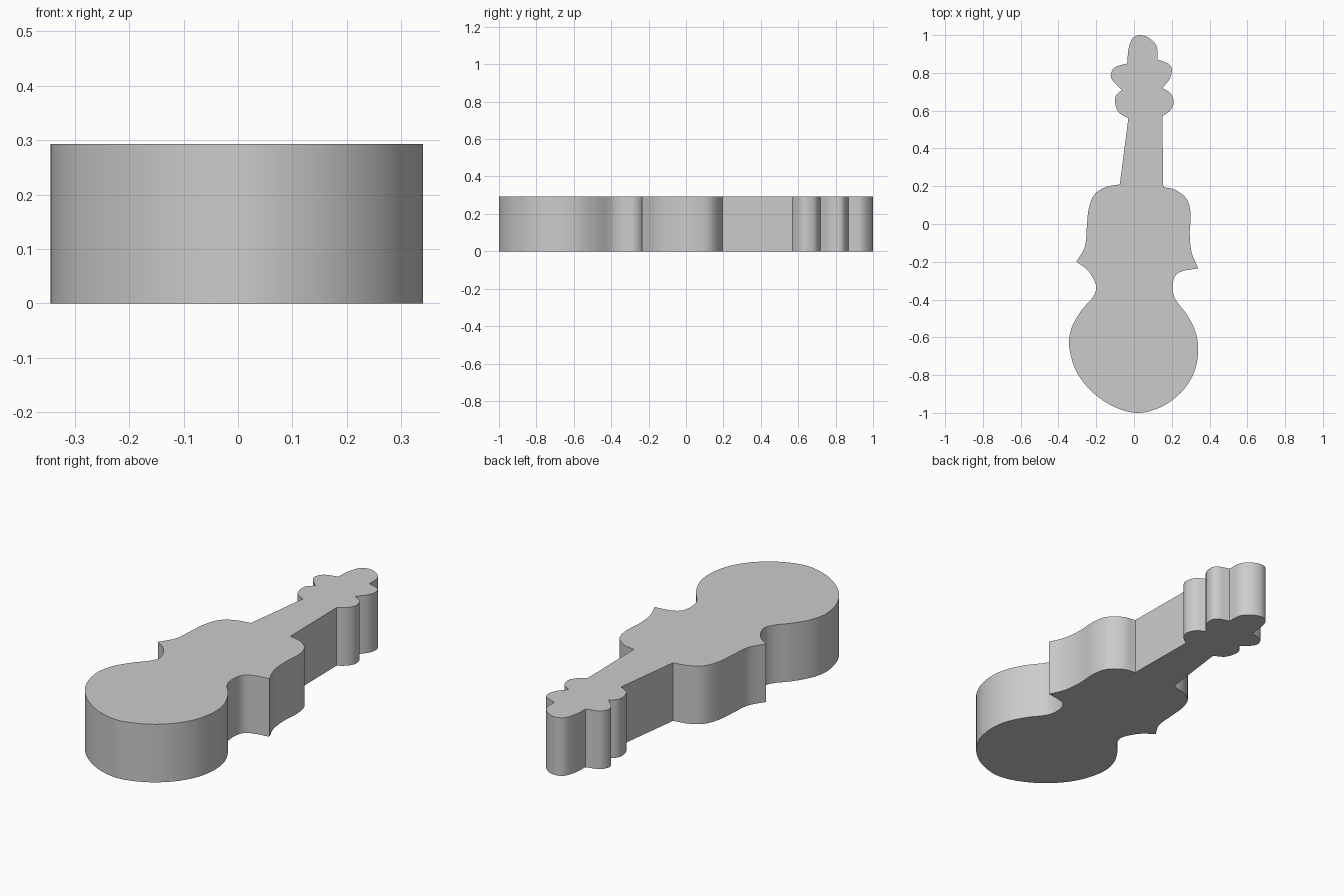
import bpy
import bmesh
import math
from mathutils import Vector

THICKNESS = 0.293
STEPS = 7

default_cube = bpy.data.objects.get("Cube")
if default_cube:
    bpy.data.objects.remove(default_cube, do_unlink=True)


def make_material(name, colour):
    material = bpy.data.materials.new(name)
    material.use_nodes = True
    material.diffuse_color = colour
    material.node_tree.nodes["Principled BSDF"].inputs["Base Color"].default_value = colour
    return material


def smooth_section(points):
    """Round a run of points between two sharp corners, leaving out the last one."""
    pts = [Vector(p) for p in points]
    if len(pts) == 2:
        return pts[:1]
    # Mirror the neighbours past each end so the corners stay crisp
    first = pts[0] * 2 - pts[1]
    last = pts[-1] * 2 - pts[-2]
    pts = [first] + pts + [last]
    result = []
    for a, b, c, d in zip(pts, pts[1:], pts[2:], pts[3:]):
        for step in range(STEPS):
            t = step / STEPS
            bend = (a * 2 - b * 5 + c * 4 - d) * t * t
            twist = (b * 3 - a - c * 3 + d) * t * t * t
            result.append((b * 2 + (c - a) * t + bend + twist) / 2)
    return result


def extrude_outline(name, sections, thickness, material):
    """Fill the closed outline and raise it into a flat slab."""
    outline = [p for section in sections for p in smooth_section(section)]
    bm = bmesh.new()
    base = bm.faces.new([bm.verts.new((p.x, p.y, 0)) for p in outline])
    raised = bmesh.ops.extrude_face_region(bm, geom=[base], use_keep_orig=True)
    top_verts = [g for g in raised["geom"] if isinstance(g, bmesh.types.BMVert)]
    bmesh.ops.translate(bm, verts=top_verts, vec=(0, 0, thickness))
    bmesh.ops.recalc_face_normals(bm, faces=bm.faces)
    mesh = bpy.data.meshes.new(name)
    bm.to_mesh(mesh)
    bm.free()
    mesh.materials.append(material)
    obj = bpy.data.objects.new(name, mesh)
    bpy.context.collection.objects.link(obj)
    return obj


# Outline sections, clockwise from the head; each ends where the next starts
head = [(-.035, .85), (-.03, .92), (-.01, .98), (.03, 1), (.08, .985), (.12, .94), (.125, .87)]
left_upper_peg = [(.125, .87), (.18, .85), (.2, .82), (.19, .77), (.15, .72)]
left_lower_peg = [(.15, .72), (.195, .69), (.21, .64), (.19, .6), (.15, .57)]
left_neck = [(.15, .57), (.155, .195)]
left_shoulder = [(.155, .195), (.22, .18), (.28, .13), (.3, .05), (.295, -.05),
                 (.305, -.15), (.34, -.235)]
left_waist = [(.34, -.235), (.255, -.25), (.215, -.28), (.205, -.34), (.22, -.4),
              (.28, -.48)]
lower_bout = [(.325, -.57), (.34, -.67), (.32, -.78), (.26, -.88), (.16, -.96), (.03, -1),
              (-.1, -.97), (-.22, -.89), (-.305, -.78), (-.343, -.65), (-.33, -.55)]
right_waist = [(-.28, -.46), (-.22, -.39), (-.2, -.34), (-.215, -.29), (-.25, -.24),
               (-.305, -.2)]
right_shoulder = [(-.305, -.2), (-.26, -.12), (-.25, -.02), (-.24, .08), (-.21, .155),
                  (-.15, .195), (-.075, .21)]
right_neck = [(-.075, .21), (-.03, .56)]
right_lower_peg = [(-.03, .56), (-.08, .59), (-.1, .64), (-.095, .68), (-.065, .71)]
right_upper_peg = [(-.065, .71), (-.11, .755), (-.123, .79), (-.1, .83), (-.035, .85)]

# The waists flow into the lower bout as one unbroken curve
body_curve = left_waist + lower_bout + right_waist

grey = make_material("plain grey", (0.6, 0.6, 0.6, 1))
violin = extrude_outline(
    "violin_body",
    [head, left_upper_peg, left_lower_peg, left_neck, left_shoulder, body_curve,
     right_shoulder, right_neck, right_lower_peg, right_upper_peg],
    THICKNESS, grey)

# Soft curved walls, with crisp rims and corners
bpy.ops.object.select_all(action="DESELECT")
violin.select_set(True)
bpy.context.view_layer.objects.active = violin
bpy.ops.object.shade_smooth_by_angle(angle=math.radians(30))
